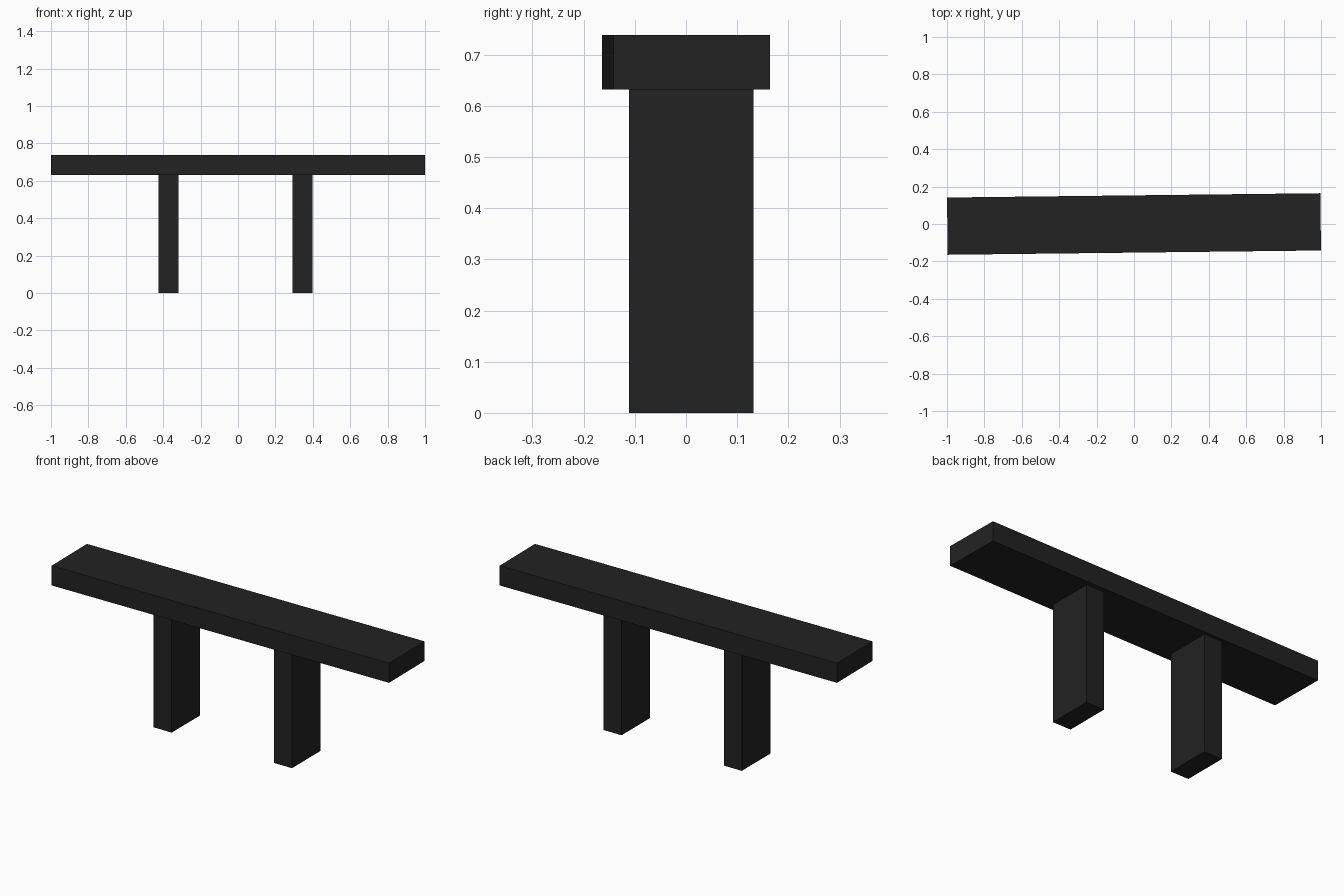
import bpy
import math

cube = bpy.data.objects.get("Cube")
if cube:
    bpy.data.objects.remove(cube, do_unlink=True)

# Single near-black finish
COLOUR = (0.016, 0.016, 0.016, 1.0)
black = bpy.data.materials.new("charcoal_black")
black.use_nodes = True
black.diffuse_color = COLOUR
black.node_tree.nodes["Principled BSDF"].inputs["Base Color"].default_value = COLOUR


def block(name, size, centre, turn=0.0):
    """Add a sharp-edged box of the given size, turned about z."""
    bpy.ops.mesh.primitive_cube_add(size=1, location=centre, rotation=(0, 0, turn))
    obj = bpy.context.object
    obj.name = name
    obj.scale = size
    bpy.ops.object.transform_apply(location=False, rotation=False, scale=True)
    obj.data.materials.append(black)
    return obj


LEG_HEIGHT = 0.632
SEAT_THICKNESS = 0.106

# Seat plank, set very slightly askew on its legs
block("seat", (1.996, 0.306, SEAT_THICKNESS),
      (0, 0, LEG_HEIGHT + SEAT_THICKNESS / 2), math.radians(0.66))

# Two slab legs
for name, x in (("right_leg", -0.371), ("left_leg", 0.346)):
    block(name, (0.107, 0.243, LEG_HEIGHT), (x, 0.01, LEG_HEIGHT / 2))
